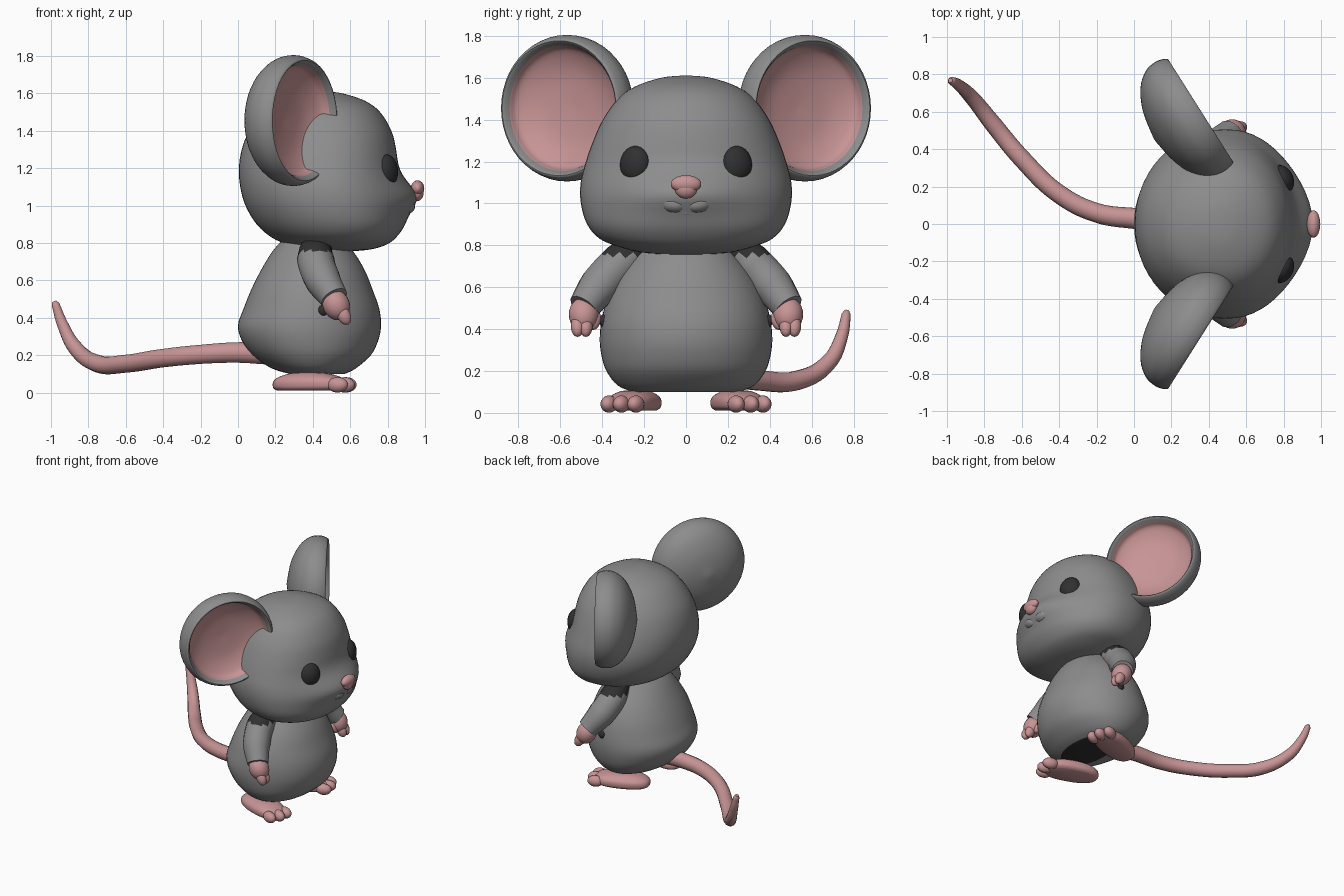
import bpy, bmesh, math
from mathutils import Vector, Matrix

cube = bpy.data.objects.get("Cube")
if cube:
    bpy.data.objects.remove(cube)


def material(name, rgb):
    m = bpy.data.materials.new(name)
    m.use_nodes = True
    color = (*rgb, 1)
    m.diffuse_color = color
    bsdf = m.node_tree.nodes["Principled BSDF"]
    bsdf.inputs["Base Color"].default_value = color
    bsdf.inputs["Roughness"].default_value = 0.7
    return m


GREY = material("grey fur", (0.27, 0.265, 0.27))
PINK = material("pink skin", (0.57, 0.295, 0.3))
DARK = material("dark", (0.03, 0.03, 0.03))


def smooth(obj, angle=45):
    bpy.ops.object.select_all(action='DESELECT')
    obj.select_set(True)
    bpy.context.view_layer.objects.active = obj
    bpy.ops.object.shade_smooth_by_angle(angle=math.radians(angle))


def densify(rows, n=4):
    """Smooth interpolation between profile rows."""
    out = []
    last = len(rows) - 1
    for i in range(last):
        p = [rows[min(max(i + k, 0), last)] for k in (-1, 0, 1, 2)]
        for j in range(n):
            t = j / n
            out.append([b + t / 2 * (c - a + t * (2*a - 5*b + 4*c - d + t * (3*(b - c) + d - a)))
                        for a, b, c, d in zip(*p)])
    return out + [list(rows[-1])]


def loft(name, rings, mats, ring_mat=lambda i: 0, cap_mats=(0, 0)):
    """Skin a stack of closed rings and cap both ends."""
    bm = bmesh.new()
    loops = [[bm.verts.new(p) for p in ring] for ring in rings]
    n = len(loops[0])
    for i in range(len(loops) - 1):
        a, b = loops[i], loops[i + 1]
        for k in range(n):
            f = bm.faces.new((a[k], a[(k+1) % n], b[(k+1) % n], b[k]))
            f.material_index = ring_mat(i)
    bm.faces.new(loops[0][::-1]).material_index = cap_mats[0]
    bm.faces.new(loops[-1]).material_index = cap_mats[1]
    bmesh.ops.recalc_face_normals(bm, faces=bm.faces)
    mesh = bpy.data.meshes.new(name)
    bm.to_mesh(mesh)
    bm.free()
    for m in mats:
        mesh.materials.append(m)
    obj = bpy.data.objects.new(name, mesh)
    bpy.context.collection.objects.link(obj)
    smooth(obj)
    return obj


def slices(rows, power, widest, sides=56):
    """Horizontal rounded slices from (height, back, front, half width)."""
    rings = []
    for z, back, front, half in densify(rows):
        mid = back + widest * (front - back)
        ring = []
        for k in range(sides):
            a = math.tau * k / sides
            c, s = math.cos(a), math.sin(a)
            cx = math.copysign(abs(c) ** (2 / power), c)
            sy = math.copysign(abs(s) ** (2 / power), s)
            ring.append(Vector((mid + cx * (front - mid if c > 0 else mid - back), sy * half, z)))
        rings.append(ring)
    return rings


def ball(name, loc, scale, mat, rot=(0, 0, 0)):
    bpy.ops.mesh.primitive_uv_sphere_add(segments=24, ring_count=14, radius=1,
                                         location=loc, rotation=rot)
    obj = bpy.context.object
    obj.name = name
    obj.scale = scale
    obj.data.materials.append(mat)
    smooth(obj, 80)
    return obj


def tube(name, points, mats):
    """Round tube through (x, y, z, radius) points."""
    curve = bpy.data.curves.new(name, 'CURVE')
    curve.dimensions = '3D'
    curve.bevel_depth = 1
    curve.bevel_resolution = 5
    curve.resolution_u = 8
    curve.use_fill_caps = True
    spline = curve.splines.new('BEZIER')
    spline.bezier_points.add(len(points) - 1)
    for bp, (x, y, z, r) in zip(spline.bezier_points, points):
        bp.co = (x, y, z)
        bp.radius = r
        bp.handle_left_type = bp.handle_right_type = 'AUTO'
    obj = bpy.data.objects.new(name, curve)
    bpy.context.collection.objects.link(obj)
    bpy.ops.object.select_all(action='DESELECT')
    obj.select_set(True)
    bpy.context.view_layer.objects.active = obj
    bpy.ops.object.convert(target='MESH')
    obj = bpy.context.object
    obj.data.materials.clear()
    for m in mats:
        obj.data.materials.append(m)
    smooth(obj)
    return obj


# Head with a broad soft snout pushed forward
head = slices([(.757, .45, .62, .1), (.766, .36, .71, .21), (.79, .27, .79, .31),
               (.83, .18, .845, .41), (.9, .1, .885, .472), (1, .04, .88, .502),
               (1.1, .012, .865, .503), (1.2, .005, .855, .478), (1.3, .02, .845, .443),
               (1.4, .06, .82, .397), (1.5, .14, .76, .325), (1.56, .23, .68, .24),
               (1.6, .35, .56, .12), (1.61, .44, .48, .03)], 2.08, .55)
for p in (p for ring in head for p in ring if p.x > .5):
    p.x += .083 * math.exp(-(p.y / .33) ** 2 - ((p.z - 1.05) / .1) ** 2)
loft("head", head, [GREY])

# Pear-shaped body with a dark flat underside
body = slices([(.1, .28, .57, .25), (.13, .18, .63, .325), (.2, .08, .71, .38),
               (.28, .02, .75, .405), (.36, 0, .765, .412), (.45, .03, .755, .402),
               (.55, .07, .72, .375), (.65, .12, .68, .325), (.75, .18, .62, .25),
               (.82, .24, .55, .2)], 2.05, .5)
loft("body", body, [GREY, DARK], cap_mats=(1, 0))

# Nose, wider at the top, and lower lip
ball("nose", (.96, 0, 1.093), (.036, .073, .042), PINK)
ball("nose_tip", (.957, 0, 1.07), (.036, .053, .046), PINK)
ball("lower_lip", (.885, 0, .957), (.035, .045, .02), GREY)

# Tail
tube("tail", [(.15, .02, .21, .06), (0, .03, .215, .056), (-.2, .06, .205, .052),
              (-.4, .16, .185, .05), (-.6, .35, .155, .049), (-.75, .53, .155, .047),
              (-.87, .68, .24, .04), (-.94, .745, .37, .03), (-.975, .765, .47, .022),
              (-.982, .768, .488, .012)], [PINK])

# Ear section as (radius, depth), from the back round the rim into the bowl
EAR = [(.01, -.29), (.16, -.262), (.275, -.205), (.335, -.135), (.35, -.07), (.34, -.02),
       (.322, .002), (.3, -.03), (.275, -.075), (.17, -.12), (.01, -.135)]
FOOT = [(.012, -.19, .17, .085), (.03, -.21, .2, .105), (.07, -.2, .19, .105),
        (.1, -.13, .11, .07), (.108, -.05, .03, .03)]

for side, s in (("left", 1), ("right", -1)):
    # Bowl ear turned outward, pink inside
    axis = Vector((.845, .535 * s, 0)).normalized()
    up = Vector((0, 0, 1))
    across = axis.cross(up)
    centre = Vector((.355, .605 * s, 1.455))
    rings = [[centre + axis * d + r * (up * math.cos(a) + across * math.sin(a))
              for a in (math.tau * k / 48 for k in range(48))] for r, d in densify(EAR)]
    loft(side + "_ear", rings, [GREY, PINK], lambda i: int(i >= 28), (0, 1))

    # Eye and muzzle puff
    ball(side + "_eye", (.796, .243 * s, 1.187), (.055, .077, .088), DARK,
         (0, -.08, .5 * s))
    ball(side + "_muzzle", (.888, .062 * s, .997), (.058, .07, .044), GREY,
         (.15 * s, 0, .25 * s))

    # Sleeve-like arm with a dark shoulder seam
    arm = tube(side + "_arm", [(.42, .22 * s, .79, .08), (.415, .31 * s, .715, .1),
                               (.45, .41 * s, .61, .098), (.515, .488 * s, .505, .076)],
               [GREY, DARK])
    for f in arm.data.polygons:
        f.material_index = int(f.center.z > .755)
    ball(side + "_wrist_lining", (.455, .393 * s, .44), (.028, .022, .03), DARK)

    # Mitten hand with thumb and fingers
    ball(side + "_hand", (.525, .488 * s, .47), (.072, .072, .085), PINK, (0, -.45, 0))
    ball(side + "_thumb", (.53, .435 * s, .44), (.03, .028, .046), PINK, (.3 * s, -.3, 0))
    for k in (0, 1):
        ball(side + "_finger", (.565, (.478 + .04 * k) * s, .415),
             (.036, .032, .055), PINK, (0, -.45, 0))

    # Flat foot turned outward with rounded toes
    turn = Matrix.Rotation(.34 * s, 3, 'Z')
    base = Vector((.39, .245 * s, 0))
    loft(side + "_foot", [[base + turn @ p for p in ring]
                          for ring in slices(FOOT, 2.4, .55, 32)], [PINK])
    for k in (-1, 0, 1):
        toe = base + turn @ Vector((.19 - .015 * abs(k), .068 * k, .042))
        ball(side + "_toe", toe, (.058, .038, .041), PINK, (0, 0, .34 * s))
